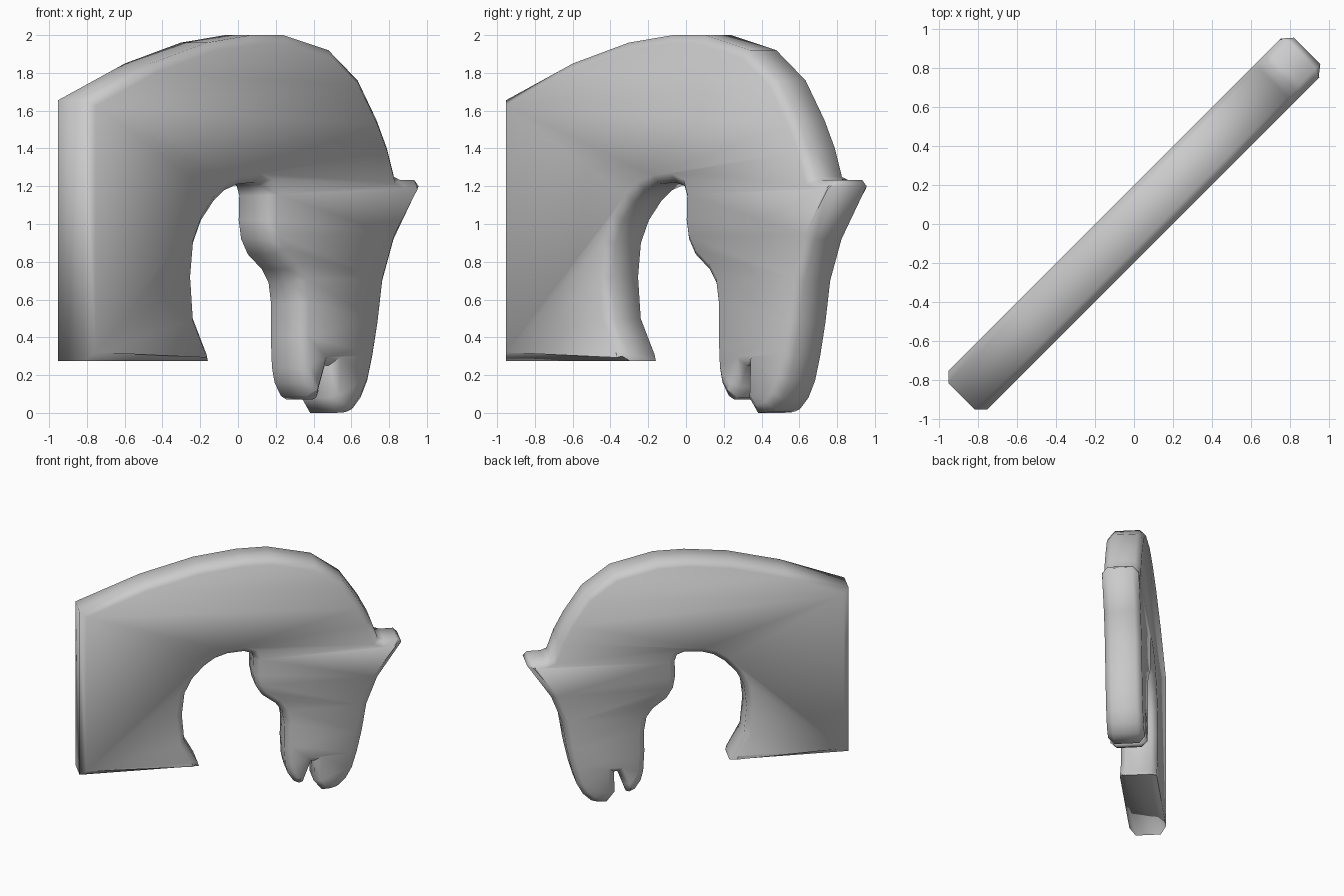
import bpy, bmesh, math

if "Cube" in bpy.data.objects:
    bpy.data.objects.remove(bpy.data.objects["Cube"])

ROOT2 = math.sqrt(2)
THICK = 0.283
BEVEL = 0.045

# Profile: distance along the diagonal (measured on the x axis), height
neck_back = [(-0.885, 0.275), (-0.885, 1.655), (-0.53, 1.85), (-0.235, 1.96),
             (0.0, 2.0), (0.17, 2.0), (0.41, 1.92), (0.565, 1.76),
             (0.665, 1.55), (0.72, 1.4), (0.757, 1.25)]
ear = [(0.79, 1.232), (0.865, 1.232), (0.888, 1.2)]
face = [(0.755, 0.92), (0.695, 0.7), (0.67, 0.48), (0.642, 0.3), (0.615, 0.17),
        (0.58, 0.08), (0.535, 0.02), (0.5, 0.004), (0.45, 0.0)]
mouth = [(0.405, 0.08), (0.41, 0.25), (0.39, 0.25), (0.36, 0.14), (0.345, 0.08)]
jaw = [(0.325, 0.07), (0.295, 0.09), (0.262, 0.16), (0.248, 0.24), (0.242, 0.4),
       (0.243, 0.58), (0.23, 0.69), (0.195, 0.76), (0.12, 0.84), (0.085, 0.92),
       (0.072, 1.02), (0.075, 1.15)]
throat = [(0.062, 1.2), (0.02, 1.22), (-0.07, 1.212), (-0.14, 1.18), (-0.2, 1.12),
          (-0.265, 1.02), (-0.307, 0.9), (-0.322, 0.72), (-0.308, 0.5),
          (-0.235, 0.31), (-0.228, 0.275)]
outline = neck_back + ear + face + mouth + jaw + throat

# Extruded curve with chamfered rims
curve = bpy.data.curves.new("horse_head", 'CURVE')
curve.dimensions = '2D'
curve.fill_mode = 'BOTH'
curve.extrude = THICK / 2 - BEVEL
curve.bevel_depth = BEVEL
curve.bevel_resolution = 0
curve.offset = -BEVEL
spline = curve.splines.new('POLY')
spline.points.add(len(outline) - 1)
for point, (s, z) in zip(spline.points, outline):
    point.co = (s * ROOT2, z, 0, 1)
spline.use_cyclic_u = True

# Stand the plate up along the diagonal
head = bpy.data.objects.new("horse_head", curve)
bpy.context.collection.objects.link(head)
head.rotation_euler = (math.pi / 2, 0, math.pi / 4)
bpy.context.view_layer.objects.active = head
head.select_set(True)
bpy.ops.object.convert(target='MESH')
head = bpy.context.object

# Weld caps to rims so shading flows across the edges
bm = bmesh.new()
bm.from_mesh(head.data)
bmesh.ops.remove_doubles(bm, verts=bm.verts, dist=0.0005)
bmesh.ops.recalc_face_normals(bm, faces=bm.faces)
bm.to_mesh(head.data)
bm.free()
bpy.ops.object.shade_smooth_by_angle(angle=math.radians(60))
